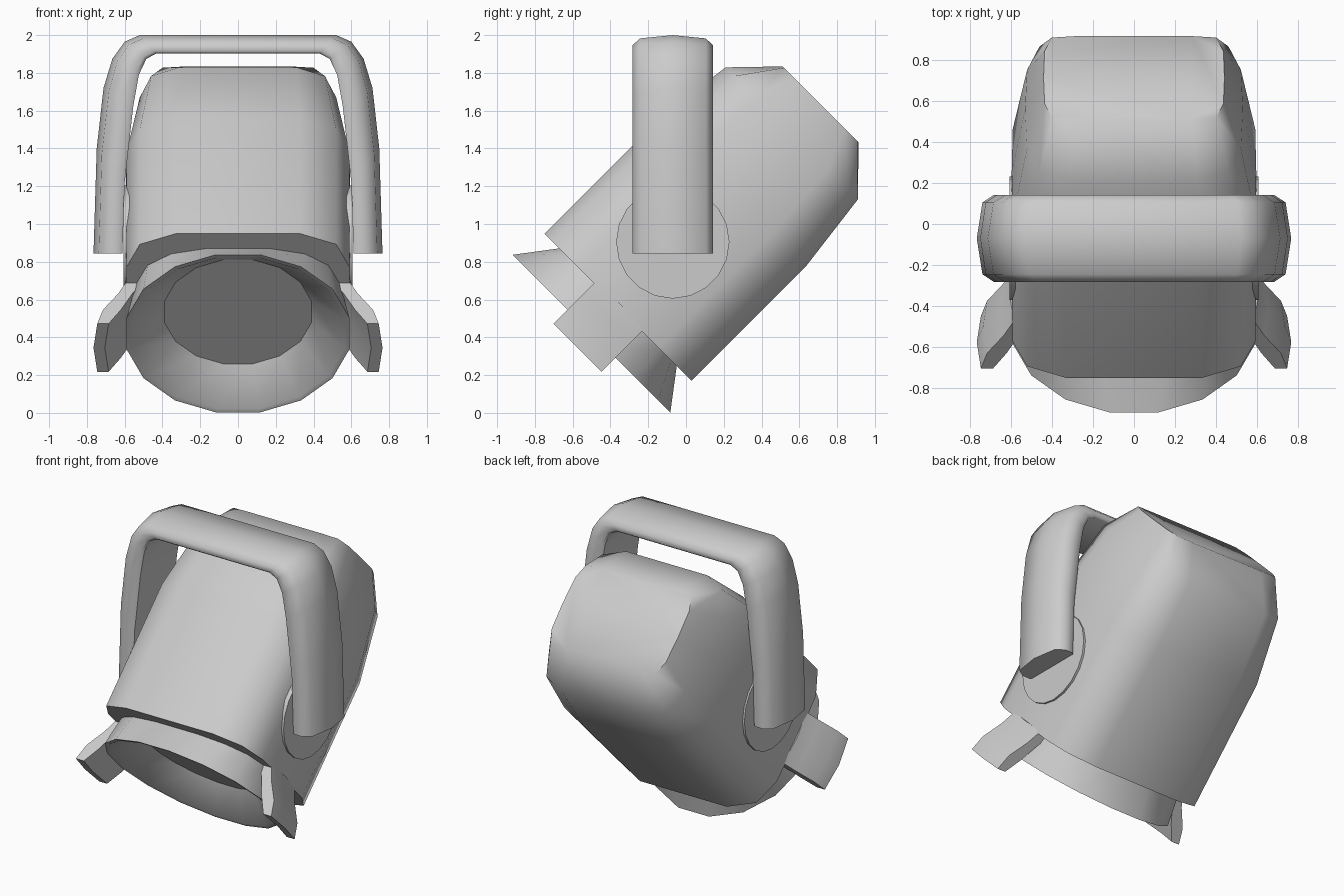
import bpy, bmesh, math
from mathutils import Vector

if "Cube" in bpy.data.objects:
    bpy.data.objects.remove(bpy.data.objects["Cube"])

K = math.sqrt(0.5)


def tilt(x, u, s):
    """Lamp coordinates (sideways, up, back from the front plate), pitched down 45 degrees."""
    return Vector((x, -0.36 + K * (s - u), 0.56 + K * (s + u)))


def loft(name, rings, angle=50, caps=(True, True)):
    """Skin a list of equal-length closed rings."""
    bm = bmesh.new()
    loops = [[bm.verts.new(p) for p in ring] for ring in rings]
    n = len(loops[0])
    for a, b in zip(loops, loops[1:]):
        for i in range(n):
            j = (i + 1) % n
            bm.faces.new((a[i], a[j], b[j], b[i]))
    if caps[0]:
        bm.faces.new(loops[0][::-1])
    if caps[1]:
        bm.faces.new(loops[-1])
    bmesh.ops.recalc_face_normals(bm, faces=bm.faces)
    me = bpy.data.meshes.new(name)
    bm.to_mesh(me)
    bm.free()
    ob = bpy.data.objects.new(name, me)
    bpy.context.collection.objects.link(ob)
    bpy.ops.object.select_all(action='DESELECT')
    ob.select_set(True)
    bpy.context.view_layer.objects.active = ob
    bpy.ops.object.shade_smooth_by_angle(angle=math.radians(angle))
    return ob


def section(quarter):
    """Mirror a quarter outline (side to top) into a full closed outline."""
    q = list(quarter)
    half = q + [(-x, u) for x, u in reversed(q)]
    return half + [(-x, -u) for x, u in half[1:-1]]


def circle(r, s, n=16):
    r /= math.cos(math.pi / n)
    return [tilt(r * math.cos((i + 0.5) * math.tau / n),
                 r * math.sin((i + 0.5) * math.tau / n), s) for i in range(n)]


# Housing: rounded box that tapers to the back
main = [(0.595, 0), (0.59, 0.30), (0.52, 0.47), (0.33, 0.55)]
shoulder = [(0.53, 0), (0.52, 0.27), (0.46, 0.43), (0.31, 0.495)]
back = [(0.44, 0), (0.435, 0.18), (0.40, 0.275), (0.28, 0.285)]
stations = [(0.0, main), (0.863, main), (1.30, shoulder), (1.517, back)]
loft("housing", [[tilt(x, u, s) for x, u in section(q)] for s, q in stations])

# Flared hood: squarish base opening to a round rim, then back in to the lens
base = []
for i in range(16):
    t = (i + 0.5) * math.tau / 16
    c, d = math.cos(t), math.sin(t)
    base.append(tilt(0.55 * math.copysign(abs(c) ** 0.75, c),
                     0.445 * math.copysign(abs(d) ** 0.6, d), 0.0))
loft("hood", [base, circle(0.59, -0.198), circle(0.565, -0.195), circle(0.39, -0.035)],
     40, (False, False))
loft("lens", [circle(0.39, -0.035), circle(0.39, 0.01)], 40)

# Side flaps and pivot discs
for side, label in ((1, "right"), (-1, "left")):
    rings = []
    for s, inner, outer in ((0.02, 0.50, 0.585), (-0.08, 0.56, 0.635),
                            (-0.20, 0.62, 0.715), (-0.304, 0.685, 0.745)):
        rings.append([tilt(side * x, u, s) for u, x in (
            (-0.18, inner), (0, inner + 0.02), (0.18, inner),
            (0.18, outer), (0, outer + 0.02), (-0.18, outer))])
    loft("side_flap_" + label, rings, 40)

    discs = [[Vector((side * x, -0.07 + 0.3 * math.cos(i * math.tau / 20),
                      0.905 + 0.3 * math.sin(i * math.tau / 20))) for i in range(20)]
             for x in (0.56, 0.606)]
    loft("pivot_disc_" + label, discs, 40)

# Yoke handle: domed strap swept along paired inner and outer edges
edges = [((0.612, 0.845), (0.765, 0.845)), ((0.60, 1.22), (0.748, 1.40)),
         ((0.555, 1.62), (0.712, 1.72)), ((0.525, 1.79), (0.665, 1.875)),
         ((0.485, 1.875), (0.60, 1.965)), ((0.43, 1.903), (0.52, 2.0))]
edges += [((-a[0], a[1]), (-b[0], b[1])) for a, b in reversed(edges)]
strap = [(-0.20, 0), (-0.212, 0.12), (-0.212, 0.45), (-0.175, 0.82), (0, 1),
         (0.175, 0.82), (0.212, 0.45), (0.212, 0.12), (0.20, 0)]
rings = [[Vector((a[0] + (b[0] - a[0]) * f, y - 0.07, a[1] + (b[1] - a[1]) * f))
          for y, f in strap] for a, b in edges]
loft("yoke_handle", rings, 55)
